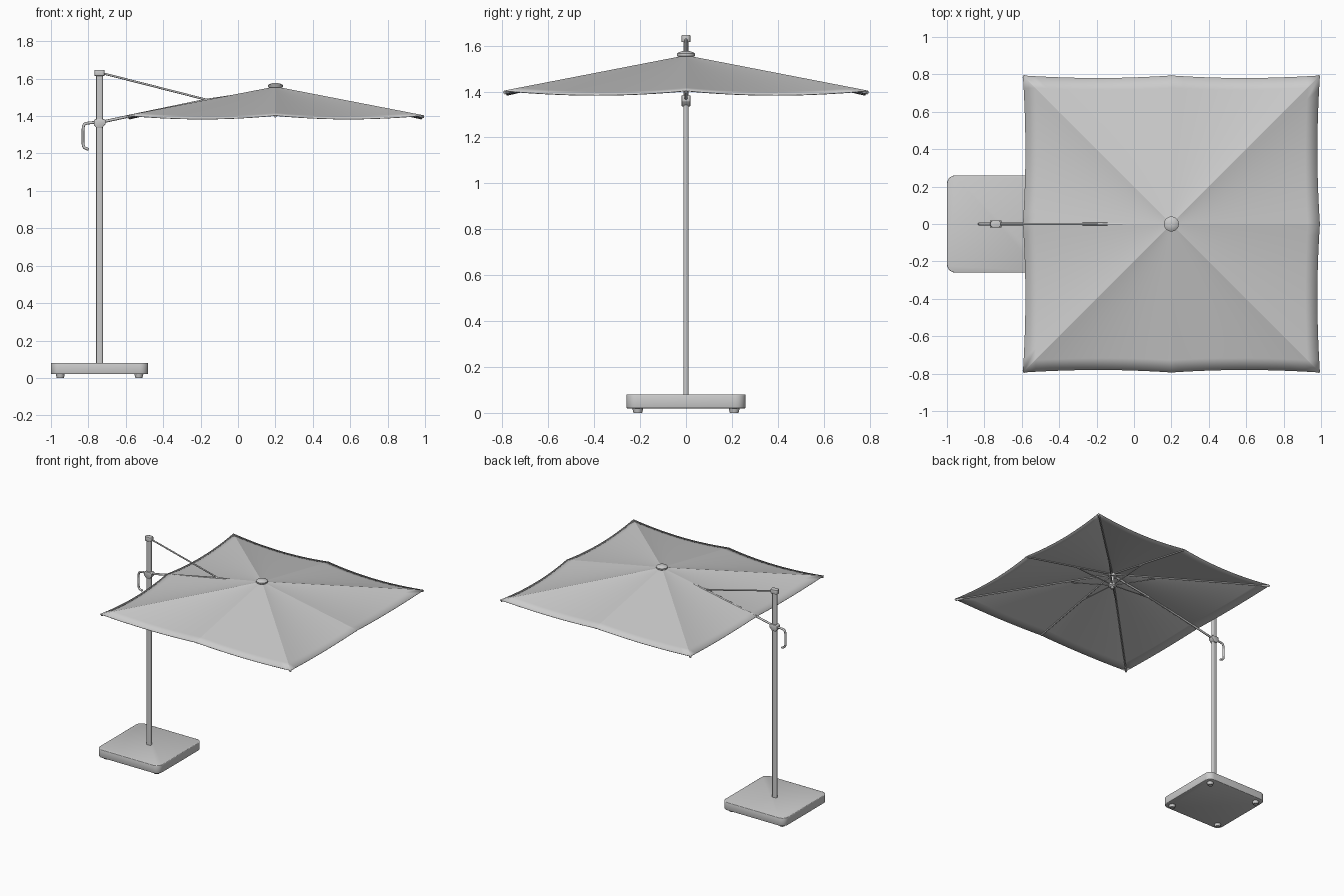
import bpy, bmesh, math
from mathutils import Vector

cube = bpy.data.objects.get("Cube")
if cube:
    bpy.data.objects.remove(cube)

GREY = bpy.data.materials.new("light grey")
GREY.use_nodes = True
COLOUR = (0.6, 0.6, 0.6, 1)
GREY.diffuse_color = COLOUR
GREY.node_tree.nodes["Principled BSDF"].inputs["Base Color"].default_value = COLOUR


def add(name, data):
    ob = bpy.data.objects.new(name, data)
    bpy.context.collection.objects.link(ob)
    data.materials.append(GREY)
    return ob


def finish(name, bm, smooth_angle=35):
    """Turn a bmesh into an object, smooth except at edges above the angle."""
    bmesh.ops.recalc_face_normals(bm, faces=bm.faces)
    for f in bm.faces:
        f.smooth = True
    for e in bm.edges:
        if len(e.link_faces) == 2 and e.calc_face_angle(0) > math.radians(smooth_angle):
            e.smooth = False
    me = bpy.data.meshes.new(name)
    bm.to_mesh(me)
    bm.free()
    return add(name, me)


def rounded_block(name, x, y, z0, z1, w, d, r, edge=0.0, seg=6):
    """Upright block with rounded vertical corners and slightly softened rims."""
    bm = bmesh.new()
    outline = []
    for k, (sx, sy) in enumerate([(1, 1), (-1, 1), (-1, -1), (1, -1)]):
        for i in range(seg + 1):
            a = math.pi / 2 * (k + i / seg)
            outline.append((x + sx * (w / 2 - r) + r * math.cos(a),
                            y + sy * (d / 2 - r) + r * math.sin(a), z0))
    base = bm.faces.new([bm.verts.new(p) for p in outline])
    top = bmesh.ops.extrude_face_region(bm, geom=[base])["geom"]
    bmesh.ops.translate(bm, vec=(0, 0, z1 - z0),
                        verts=[v for v in top if isinstance(v, bmesh.types.BMVert)])
    if edge:
        rims = [e for e in bm.edges if abs(e.verts[0].co.z - e.verts[1].co.z) < 1e-6]
        bmesh.ops.bevel(bm, geom=rims, offset=edge, segments=2, affect='EDGES', profile=0.5)
    return finish(name, bm, 50)


def lathe(name, centre, profile, seg=24):
    """Surface of revolution about z; profile is (radius, z) from bottom to top."""
    bm = bmesh.new()
    rings = [[bm.verts.new((centre[0] + r * math.cos(2 * math.pi * i / seg),
                            centre[1] + r * math.sin(2 * math.pi * i / seg), z))
              for i in range(seg)] for r, z in profile]
    for a, b in zip(rings, rings[1:]):
        for i in range(seg):
            j = (i + 1) % seg
            bm.faces.new((a[i], a[j], b[j], b[i]))
    bm.faces.new(rings[0][::-1])
    bm.faces.new(rings[-1])
    return finish(name, bm)


def rod(name, points, r, smooth_path=False):
    """Round tube along a path."""
    cu = bpy.data.curves.new(name, 'CURVE')
    cu.dimensions = '3D'
    cu.bevel_depth = r
    cu.bevel_resolution = 2
    cu.use_fill_caps = True
    cu.resolution_u = 6
    sp = cu.splines.new('NURBS' if smooth_path else 'POLY')
    sp.points.add(len(points) - 1)
    for p, co in zip(sp.points, points):
        p.co = (*co, 1)
    if smooth_path:
        sp.order_u = 3
        sp.use_endpoint_u = True
    return add(name, cu)


# Weighted base with four tapered feet
PX = -0.74
rounded_block("base", PX, 0, 0.02, 0.08, 0.52, 0.52, 0.045, 0.004)
for sx, nx in ((-1, "right"), (1, "left")):
    for sy, ny in ((-1, "front"), (1, "back")):
        lathe(f"{ny}_{nx}_foot", (PX + sx * 0.21, sy * 0.21),
              [(0.010, 0.004), (0.012, 0.0), (0.019, 0.0), (0.024, 0.021)], 16)

# Mast and its top cap
rounded_block("mast", PX, 0, 0.08, 1.625, 0.036, 0.022, 0.009)
rounded_block("mast_cap", PX, 0, 1.615, 1.647, 0.055, 0.038, 0.014, 0.003)

# Sliding bracket: side profile extruded across the mast
bm = bmesh.new()
side = [(-0.770, 1.352), (-0.755, 1.335), (-0.728, 1.335), (-0.708, 1.358),
        (-0.708, 1.378), (-0.718, 1.384), (-0.764, 1.384), (-0.770, 1.378)]
face = bm.faces.new([bm.verts.new((x, -0.019, z)) for x, z in side])
new = bmesh.ops.extrude_face_region(bm, geom=[face])["geom"]
bmesh.ops.translate(bm, vec=(0, 0.038, 0),
                    verts=[v for v in new if isinstance(v, bmesh.types.BMVert)])
bmesh.ops.bevel(bm, geom=bm.edges[:], offset=0.003, segments=2, affect='EDGES', profile=0.5)
finish("bracket", bm, 40)

# Bent crank handle
rod("crank_handle", [(-0.765, 0, 1.366), (-0.795, 0, 1.364), (-0.826, 0, 1.358),
                     (-0.829, 0, 1.32), (-0.829, 0, 1.26), (-0.826, 0, 1.228),
                     (-0.798, 0, 1.222)], 0.0075, True)

# Canopy frame points: apex, then corners and edge middles around the square
APEX = Vector((0.2, 0, 1.558))
HALF = 0.794
DROP = -0.154
square = [(1, 0), (1, 1), (0, 1), (-1, 1), (-1, 0), (-1, -1), (0, -1), (1, -1)]
tips = [Vector((x * HALF, y * HALF, DROP)) for x, y in square]

# Canopy: eight fabric panels sagging between straight ribs
ACROSS, OUT = 12, 12
bm = bmesh.new()
centre = bm.verts.new(APEX)
columns = []
for k in range(8):
    a, b = tips[k], tips[(k + 1) % 8]
    for i in range(ACROSS):
        t = i / ACROSS
        bow = 4 * t * (1 - t)
        col = []
        for j in range(1, OUT + 1):
            s = j / OUT
            p = a.lerp(b, t) * s
            pull = 1 - 0.017 * bow * s * s
            col.append(bm.verts.new(APEX + Vector((p.x * pull, p.y * pull,
                                                   p.z - 0.019 * bow * s))))
        columns.append(col)
n = len(columns)
for i, a in enumerate(columns):
    b = columns[(i + 1) % n]
    bm.faces.new((centre, a[0], b[0]))
    for j in range(OUT - 1):
        bm.faces.new((a[j], a[j + 1], b[j + 1], b[j]))
bm.edges.ensure_lookup_table()
seams = {v for k in range(8) for v in columns[k * ACROSS]} | {centre}
for f in bm.faces:
    f.smooth = True
for e in bm.edges:
    if e.verts[0] in seams and e.verts[1] in seams:
        e.smooth = False
me = bpy.data.meshes.new("canopy")
bm.to_mesh(me)
bm.free()
canopy = add("canopy", me)
sheet = canopy.modifiers.new("thickness", 'SOLIDIFY')
sheet.thickness = 0.003
sheet.offset = -1

# Ribs beneath each seam, with struts down to the runner and pockets at the corners
RUNNER = Vector((0.2, 0, 1.462))
for k, tip in enumerate(tips):
    low = Vector((0, 0, -0.009))
    rod(f"rib_{k + 1}", [APEX + tip * 0.02 + low, APEX + tip * 0.99 + low], 0.005)
    reach = 0.34 / Vector((tip.x, tip.y)).length
    rod(f"strut_{k + 1}", [RUNNER + Vector((tip.x, tip.y, 0)).normalized() * 0.02,
                           APEX + tip * reach + low], 0.004)
    if k % 2:
        rod(f"corner_pocket_{k // 2 + 1}",
            [APEX + tip * 0.95 + low, APEX + tip * 0.995 + low], 0.008)

# Hub parts and crown cap
lathe("runner", (0.2, 0), [(0.018, 1.445), (0.028, 1.452), (0.028, 1.470), (0.018, 1.476)])
lathe("hub_post", (0.2, 0), [(0.012, 1.43), (0.012, 1.55)], 16)
lathe("upper_hub", (0.2, 0), [(0.028, 1.528), (0.028, 1.548)])
lathe("crown_cap", (0.2, 0), [(0.036, 1.552), (0.040, 1.556), (0.040, 1.565),
                              (0.032, 1.571), (0.016, 1.576), (0.003, 1.577)])

# Cantilever arm and the stay that holds it from the mast top
rod("arm", [(-0.72, 0, 1.370), (-0.58, 0, 1.400), (-0.17, 0, 1.485), (0.19, 0, 1.538)], 0.0075)
rod("stay", [(-0.725, 0, 1.629), (-0.17, 0, 1.488)], 0.0055)
